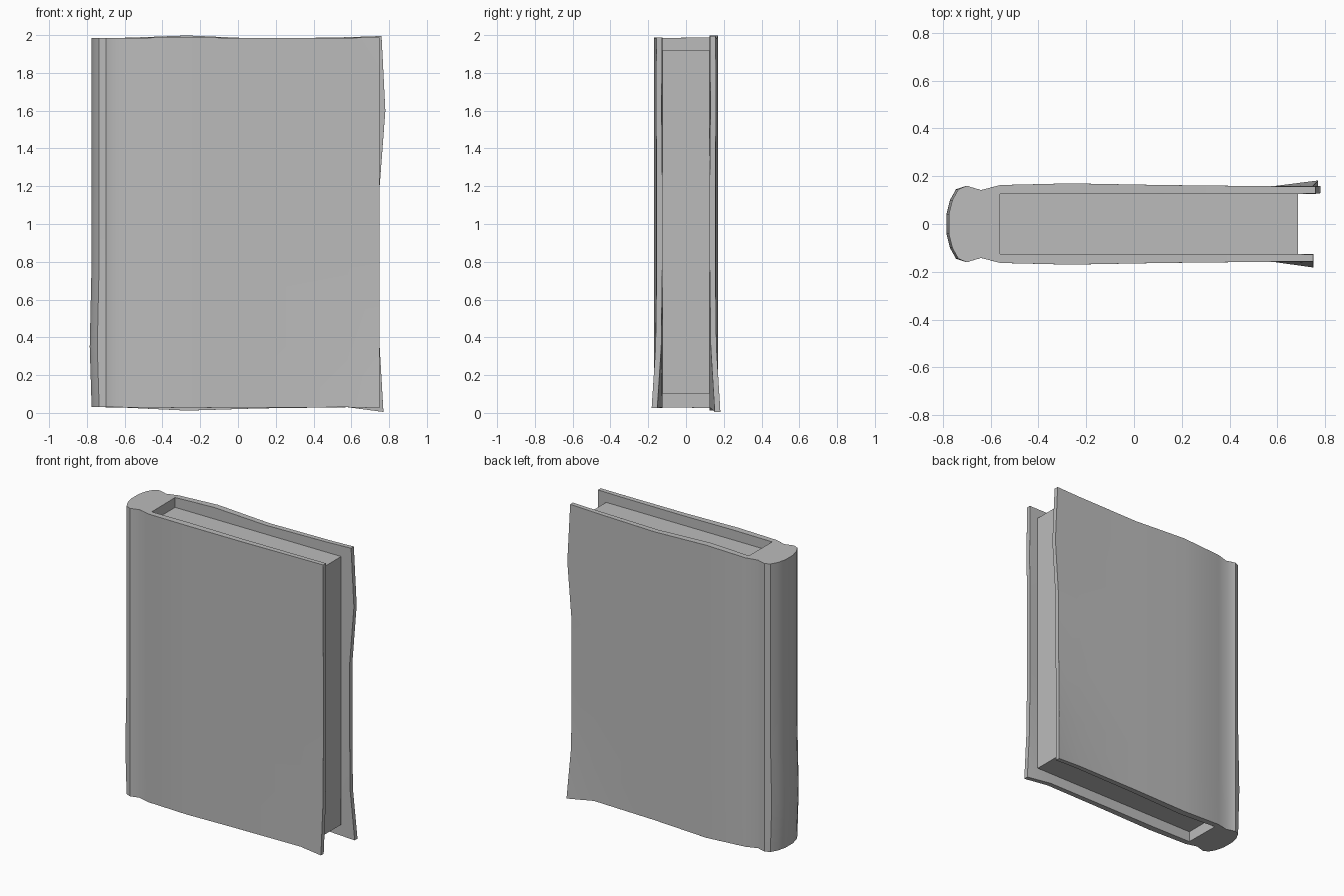
import bpy, bmesh

cube = bpy.data.objects.get("Cube")
if cube:
    bpy.data.objects.remove(cube)

grey = bpy.data.materials.new("plain grey")
grey.use_nodes = True
COLOUR = (0.5, 0.5, 0.5, 1)
grey.diffuse_color = COLOUR
grey.node_tree.nodes["Principled BSDF"].inputs["Base Color"].default_value = COLOUR


def make_object(name, bm):
    bmesh.ops.recalc_face_normals(bm, faces=bm.faces[:])
    mesh = bpy.data.meshes.new(name)
    bm.to_mesh(mesh)
    bm.free()
    mesh.materials.append(grey)
    obj = bpy.data.objects.new(name, mesh)
    bpy.context.collection.objects.link(obj)
    return obj


# Cover cross-section, front half from the fore edge round to the spine
board_x = [0.75, 0.58, 0.12, -0.27, -0.56]
board_y = [0.155, 0.158, 0.163, 0.17, 0.163]
spine = [(-0.64, 0.142), (-0.7, 0.16), (-0.735, 0.145), (-0.76, 0.1), (-0.775, 0.04)]
half = list(zip(board_x, board_y)) + spine
front = [(x, -y) for x, y in half]
back = [(x, y) for x, y in reversed(half)]
INNER = 0.125
inner_back = [(x, INNER) for x in board_x]
inner_front = [(x, -INNER) for x in reversed(board_x)]
loop = front + back + inner_back + inner_front

levels = [0.03, 0.35, 0.8, 1.2, 1.6, 1.985]
# Worn shape: fore edge of the back board and edge heights along each board
edge_shift = [0.02, 0.0, 0.0, 0.0, 0.03, 0.01]
flare = [0.027, 0.006, 0.0, 0.0, 0.004, 0.002]
top_wave = {0.75: 0.01, 0.58: 0.004, 0.12: -0.004, -0.27: 0.013, -0.56: 0.002}
low_wave = {0.75: -0.025, 0.58: 0.0, 0.12: -0.006, -0.27: -0.018, -0.56: -0.004}


def worn(x, y, row):
    z = levels[row]
    side = 1 if y > 0 else -1
    if row == len(levels) - 1:
        z += top_wave.get(x, 0) * (1 if side > 0 else 0.2)
    if row == 0:
        z += low_wave.get(x, 0) * (1 if side > 0 else 0.2)
    if x == board_x[0]:
        y += side * flare[row]
        x += edge_shift[row] if side > 0 else 0
    elif x < -0.7 and row == 1:
        x -= 0.01
    return x, y, z


bm = bmesh.new()
rows = [[bm.verts.new(worn(x, y, r)) for x, y in loop] for r in range(len(levels))]
n = len(loop)
for low, high in zip(rows, rows[1:]):
    for i in range(n):
        j = (i + 1) % n
        bm.faces.new((low[i], low[j], high[j], high[i]))

# Close the ends: strips along both boards and one face across the spine
h, b = len(half), len(board_x)
for ring in (rows[0], rows[-1]):
    fo, ba = ring[:h], ring[h:2 * h][::-1]
    ib, inf = ring[2 * h:2 * h + b], ring[2 * h + b:][::-1]
    for outer, inner in ((fo, inf), (ba, ib)):
        for i in range(b - 1):
            bm.faces.new((outer[i], outer[i + 1], inner[i + 1], inner[i]))
    bm.faces.new(fo[b - 1:] + ba[b - 1:][::-1] + [ib[-1], inf[-1]])
cover = make_object("cover", bm)

bpy.ops.object.select_all(action='DESELECT')
bpy.context.view_layer.objects.active = cover
cover.select_set(True)
bpy.ops.object.shade_smooth_by_angle(angle=0.6)
bevel = cover.modifiers.new("worn edges", 'BEVEL')
bevel.width = 0.009
bevel.segments = 2
bevel.limit_method = 'ANGLE'
bevel.angle_limit = 0.9

# Page block, set in from the edges of the cover
bm = bmesh.new()
bmesh.ops.create_cube(bm, size=1)
for v in bm.verts:
    v.co = (0.062 + v.co.x * 1.25, v.co.y * 0.25, 1.01 + v.co.z * 1.82)
make_object("pages", bm)
